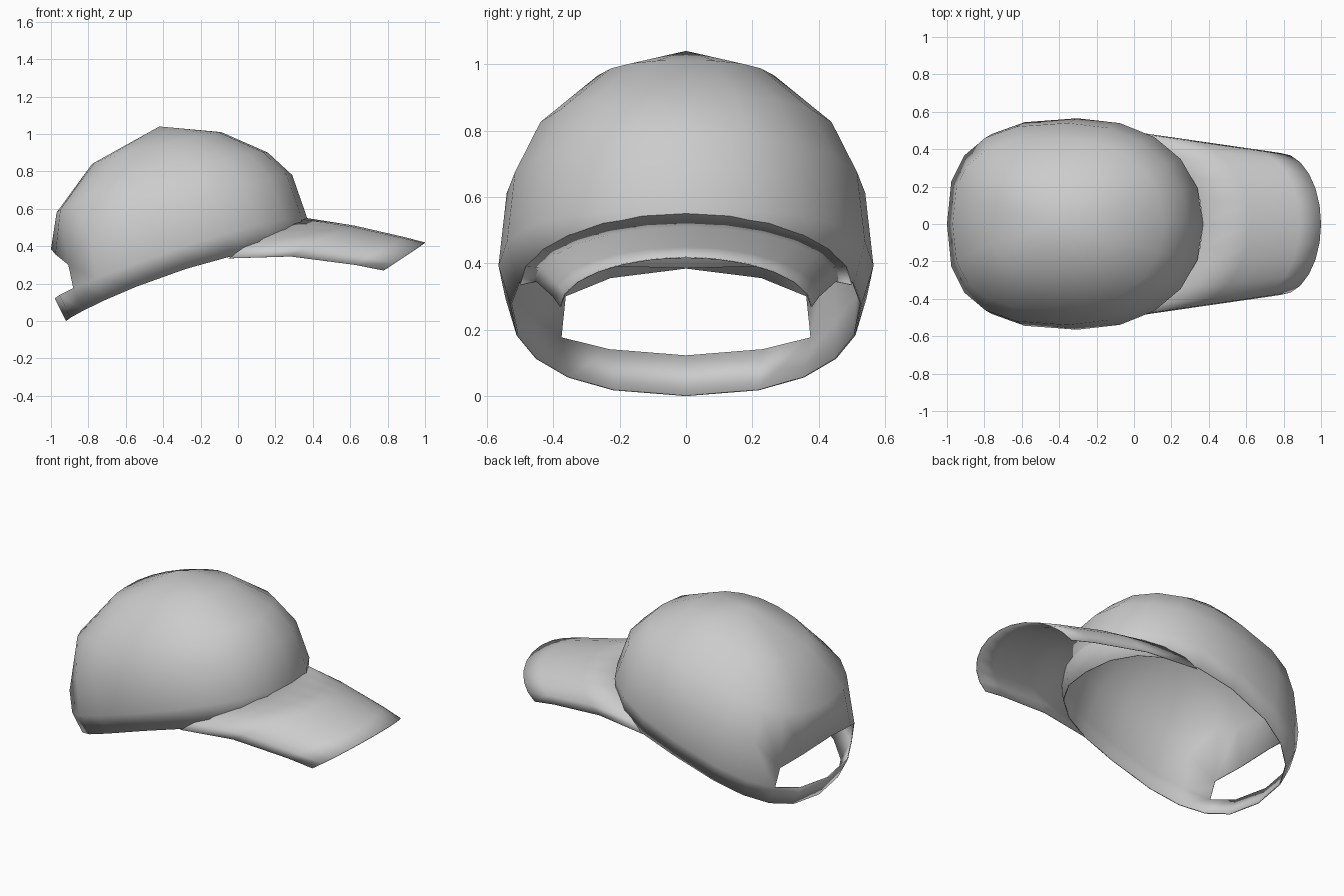
import bpy, bmesh
from math import sin, cos, radians, copysign

if "Cube" in bpy.data.objects:
    bpy.data.objects.remove(bpy.data.objects["Cube"], do_unlink=True)

cloth = bpy.data.materials.new("grey cloth")
cloth.use_nodes = True
GREY = (0.6, 0.6, 0.6, 1)
cloth.diffuse_color = GREY
cloth.node_tree.nodes["Principled BSDF"].inputs["Base Color"].default_value = GREY


def loft(name, rows, closed, thickness, apex=None, skip=()):
    """Skin rows of points, leaving out the (row, column) cells in skip."""
    bm = bmesh.new()
    grid = [[bm.verts.new(p) for p in row] for row in rows]
    n = len(grid[0])
    columns = range(n if closed else n - 1)
    for r in range(len(grid) - 1):
        for c in columns:
            d = (c + 1) % n
            if (r, c) not in skip:
                bm.faces.new((grid[r][c], grid[r + 1][c], grid[r + 1][d], grid[r][d]))
    if apex:
        top = bm.verts.new(apex)
        for c in columns:
            bm.faces.new((top, grid[0][c], grid[0][(c + 1) % n]))
    bm.verts.index_update()
    inner = [v.index for v in bm.verts if not v.is_boundary]
    mesh = bpy.data.meshes.new(name)
    bm.to_mesh(mesh)
    bm.free()
    mesh.materials.append(cloth)
    mesh.shade_smooth()
    obj = bpy.data.objects.new(name, mesh)
    bpy.context.collection.objects.link(obj)
    # Cloth thins out towards its open edges
    obj.vertex_groups.new(name="full_thickness").add(inner, 1, "REPLACE")
    shell = obj.modifiers.new("Thickness", "SOLIDIFY")
    shell.thickness = thickness
    shell.offset = -1
    shell.vertex_group = "full_thickness"
    shell.thickness_vertex_group = 0.2
    return obj


def soft(v, power):
    """Squares off a circle when power is below one."""
    return copysign(abs(v) ** power, v)


# Crown: tilted rings as back x, back z, front x, front z,
# half width, side lift, back roundness, front roundness, bend of the slope
SIDES = 20
RINGS = [(-0.78, 0.84, -0.09, 1.01, 0.28, 0.015, 0.85, 1, 1),
         (-0.97, 0.58, 0.16, 0.90, 0.46, 0.035, 0.72, 0.95, 1),
         (-1.00, 0.385, 0.29, 0.78, 0.54, 0.03, 0.73, 0.95, 1),
         (-0.98, 0.12, 0.37, 0.55, 0.565, 0.03, 0.75, 0.92, 1.2),
         (-0.92, 0.0, 0.36, 0.385, 0.53, 0.02, 0.75, 0.9, 1.6)]
DIP = {8: 0.13, 9: 0.045, 11: 0.045, 12: 0.13}   # arched top of the back opening
OPENING_ROW = 2

rows = []
for level, (xb, zb, xf, zf, width, lift, back, front, bend) in enumerate(RINGS):
    row = []
    for k in range(SIDES):
        a = radians(360 * k / SIDES)
        power = front if cos(a) > 0 else back
        f = (1 + soft(cos(a), power)) / 2
        z = zb + (zf - zb) * (1 - (1 - f) ** bend) + lift * abs(sin(a))
        if level == OPENING_ROW:
            z -= DIP.get(k, 0)
        row.append((xb + (xf - xb) * f, width * soft(sin(a), power), z))
    rows.append(row)
loft("crown_with_strap", rows, True, 0.03, apex=(-0.42, 0, 1.04),
     skip={(OPENING_ROW, c) for c in range(8, 12)})

# Brim: drooping sheet from the crown seam to the rounded front edge
rows = []
for s, raise_z in ((0, 0), (0.4, 0.012), (0.82, 0.006), (1, 0)):
    row = []
    for k in range(-6, 7):
        t = radians(15 * k)
        c = max(cos(t), 0)
        seam = (-0.05 + 0.42 * c ** 1.25, 0.5 * sin(t), 0.335 + 0.215 * c)
        edge = (0.78 + 0.22 * c, 0.38 * sin(t), 0.27 + 0.15 * c)
        x, y, z = (p + (q - p) * s for p, q in zip(seam, edge))
        row.append((x, y, z + raise_z * (3 - 2 * c)))
    rows.append(row)
loft("brim", rows, False, 0.02)
